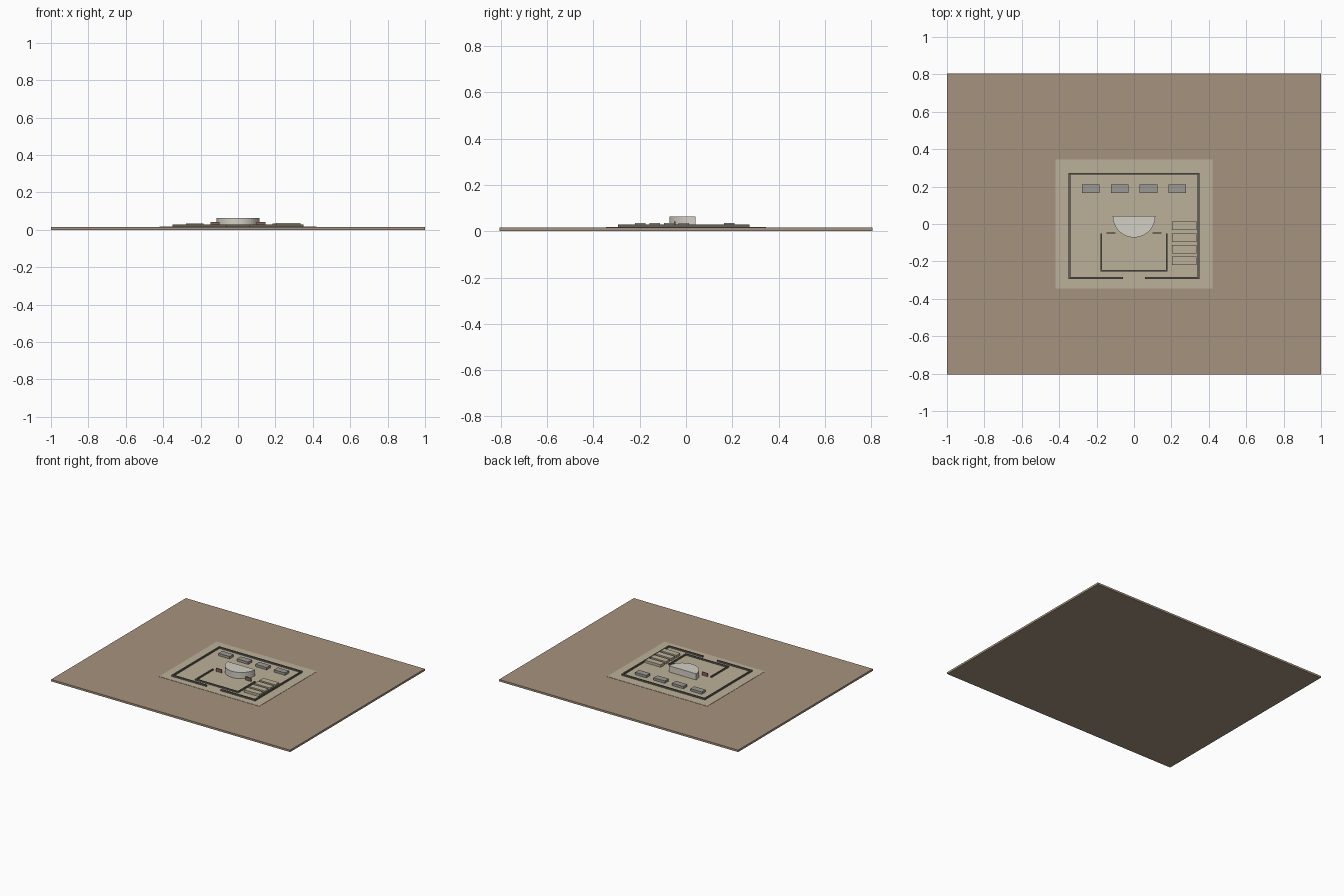
import bpy, bmesh, math

if "Cube" in bpy.data.objects:
    bpy.data.objects.remove(bpy.data.objects["Cube"])


def mat(name, r, g, b):
    m = bpy.data.materials.new(name)
    m.diffuse_color = (r, g, b, 1)
    m.use_nodes = True
    m.node_tree.nodes["Principled BSDF"].inputs["Base Color"].default_value = m.diffuse_color
    return m


EARTH = mat("earth", 0.38, 0.29, 0.21)
SAND = mat("sand", 0.50, 0.44, 0.32)
DARK = mat("dark_stone", 0.13, 0.12, 0.10)
GREY = mat("grey_stone", 0.33, 0.32, 0.29)
PALE = mat("pale_stone", 0.65, 0.63, 0.56)
RED = mat("red_wood", 0.25, 0.13, 0.10)
BASE, PAD = 0.015, 0.017


def prism(name, pts, z0, z1, m):
    bm = bmesh.new()
    f = bm.faces.new([bm.verts.new((x, y, z0)) for x, y in pts])
    top = bmesh.ops.extrude_face_region(bm, geom=[f])["geom"]
    vs = [v for v in top if isinstance(v, bmesh.types.BMVert)]
    bmesh.ops.translate(bm, verts=vs, vec=(0, 0, z1 - z0))
    bmesh.ops.recalc_face_normals(bm, faces=bm.faces)
    me = bpy.data.meshes.new(name)
    bm.to_mesh(me)
    bm.free()
    me.materials.append(m)
    ob = bpy.data.objects.new(name, me)
    bpy.context.collection.objects.link(ob)
    return ob


def box(name, x0, x1, y0, y1, z0, z1, m):
    return prism(name, [(x0, y0), (x1, y0), (x1, y1), (x0, y1)], z0, z1, m)


# Ground slab and courtyard pad
box("ground", -1, 1, -0.805, 0.805, 0, BASE, EARTH)
box("site_pad", -0.42, 0.42, -0.345, 0.345, BASE - 0.002, PAD, SAND)

# Outer enclosure, with a gate gap at the front
W = 0.028
box("outer_wall_back", -0.35, 0.35, 0.264, 0.274, BASE, W, DARK)
for s, side in ((-1, "left"), (1, "right")):
    xs = sorted((s * 0.35, s * 0.34))
    box("outer_wall_" + side, *xs, -0.294, 0.264, BASE, W, DARK)
    xs = sorted((s * 0.34, s * 0.06))
    box("outer_wall_front_" + side, *xs, -0.294, -0.284, BASE, W, DARK)
    # Inner court side walls and short wing walls
    xs = sorted((s * 0.18, s * 0.172))
    box("court_wall_" + side, *xs, -0.254, -0.05, BASE, W, DARK)
    xs = sorted((s * 0.147, s * 0.10))
    box("wing_" + side, *xs, -0.052, -0.046, BASE, 0.042, RED)
box("court_wall_front", -0.172, 0.172, -0.254, -0.246, BASE, W, DARK)

# Half-round hall
R = 0.114
arc = [(R * math.cos(math.pi * (1 + i / 24)), 0.042 + R * math.sin(math.pi * (1 + i / 24)))
       for i in range(25)]
hall = prism("half_round_hall", arc, BASE, 0.064, PALE)

# Row of four blocks behind
for i in range(4):
    x = -0.232 + i * 0.1547
    box(f"back_block_{i}", x - 0.047, x + 0.047, 0.165, 0.21, BASE, 0.035, GREY)

# Four low store houses on the right
for i in range(4):
    y = -0.01 - i * 0.0625
    box(f"store_{i}", 0.203, 0.334, y - 0.0225, y + 0.0225, BASE, 0.036, SAND)
